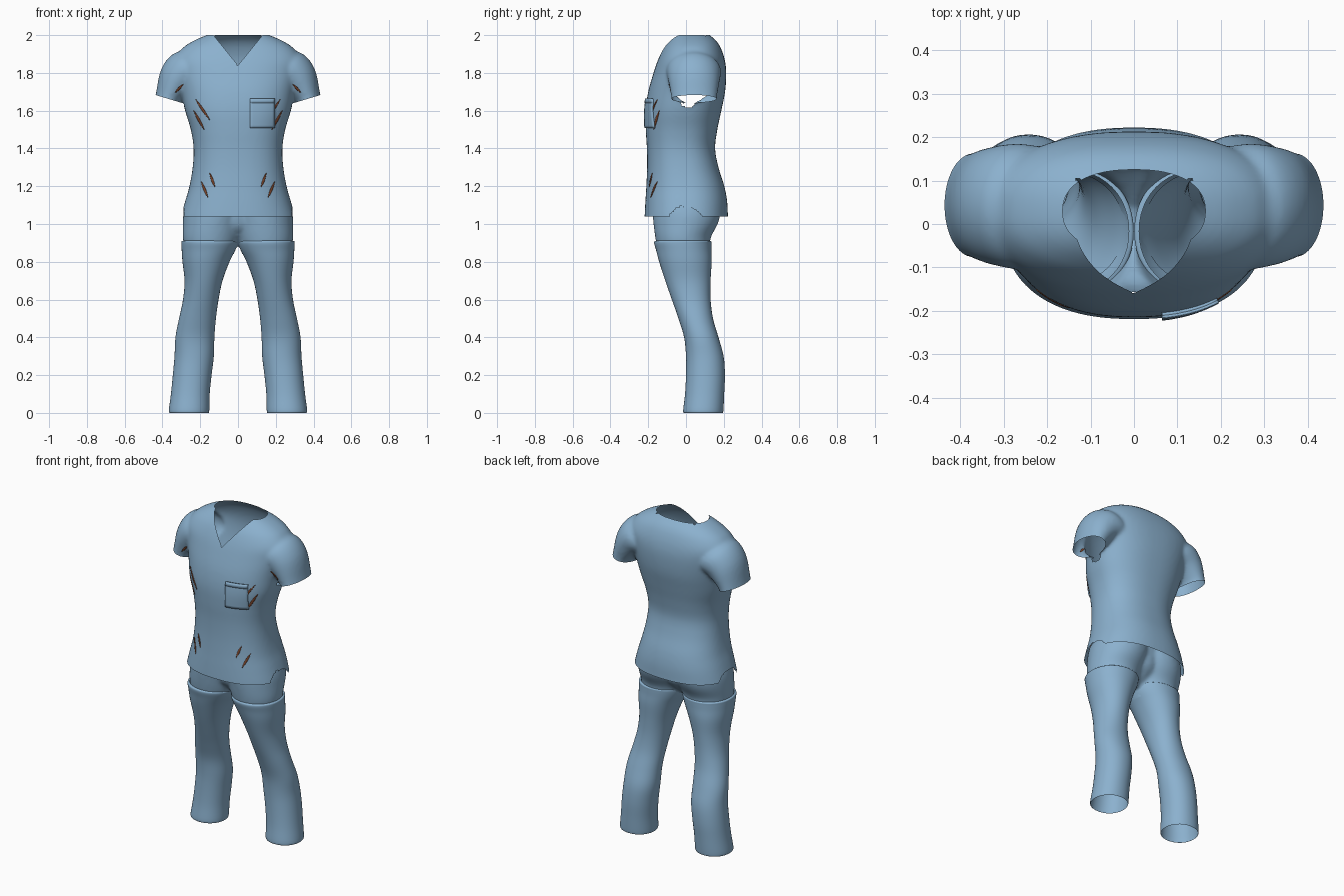
import bpy, bmesh, math
from mathutils import Vector
from mathutils.bvhtree import BVHTree

cube = bpy.data.objects.get("Cube")
if cube:
    bpy.data.objects.remove(cube, do_unlink=True)


def material(name, rgb):
    mat = bpy.data.materials.new(name)
    mat.use_nodes = True
    color = (*rgb, 1)
    mat.diffuse_color = color
    node = mat.node_tree.nodes["Principled BSDF"]
    node.inputs["Base Color"].default_value = color
    node.inputs["Roughness"].default_value = 0.8
    return mat


CLOTH = material("blue cloth", (0.26, 0.44, 0.62))
TEAR = material("brown tear", (0.2, 0.06, 0.025))


def add_object(name, bm, mat):
    mesh = bpy.data.meshes.new(name)
    bm.to_mesh(mesh)
    bm.free()
    mesh.materials.append(mat)
    mesh.shade_smooth()
    obj = bpy.data.objects.new(name, mesh)
    bpy.context.collection.objects.link(obj)
    return obj


def smooth_rows(rows, steps=4):
    """Catmull-Rom interpolation between section rows."""
    out = []
    for i in range(len(rows) - 1):
        p = [rows[max(0, min(len(rows) - 1, i + k))] for k in (-1, 0, 1, 2)]
        for s in range(steps):
            t = s / steps
            out.append([b + 0.5 * t * (c - a + t * (2*a - 5*b + 4*c - d + t * (3*(b - c) + d - a)))
                        for a, b, c, d in zip(*p)])
    return out + [list(rows[-1])]


def loft(bm, rows, power=2, sides=40, caps=False):
    """Skin rows of (centre x, y, z, radius x, radius y, tilt)."""
    rings = []
    for cx, cy, cz, rx, ry, tilt in smooth_rows(rows):
        ring = []
        for k in range(sides):
            a = math.tau * k / sides
            c, s = math.cos(a), math.sin(a)
            u = rx * math.copysign(abs(c) ** (2 / power), c)
            v = ry * math.copysign(abs(s) ** (2 / power), s)
            ring.append(bm.verts.new((cx + u * math.cos(tilt), cy + v, cz + u * math.sin(tilt))))
        rings.append(ring)
    faces = []
    for low, high in zip(rings, rings[1:]):
        for k in range(sides):
            n = (k + 1) % sides
            faces.append(bm.faces.new((low[k], low[n], high[n], high[k])))
    if caps:
        faces += [bm.faces.new(rings[0]), bm.faces.new(rings[-1])]
    bmesh.ops.recalc_face_normals(bm, faces=faces)


def box_row(z, x0, x1, y0, y1):
    return ((x0 + x1) / 2, (y0 + y1) / 2, z, (x1 - x0) / 2, (y1 - y0) / 2, 0)


def mirrored(rows, side):
    return [(side * r[0], *r[1:5], side * r[5]) for r in rows]


def fuse(obj, rounds):
    """Blend overlapping solids into one soft skin."""
    remesh = obj.modifiers.new("fuse", 'REMESH')
    remesh.mode = 'VOXEL'
    remesh.voxel_size = 0.01
    soft = obj.modifiers.new("soften", 'SMOOTH')
    soft.iterations = rounds
    graph = bpy.context.evaluated_depsgraph_get()
    mesh = bpy.data.meshes.new_from_object(obj.evaluated_get(graph))
    obj.modifiers.clear()
    obj.data = mesh
    bm = bmesh.new()
    bm.from_mesh(mesh)
    return bm


def cut(bm, point, normal, where=lambda c: True, clear=True):
    faces = [f for f in bm.faces if where(f.calc_center_median())]
    geom = set(faces)
    for f in faces:
        geom.update(f.edges)
        geom.update(f.verts)
    bmesh.ops.bisect_plane(bm, geom=list(geom), plane_co=point, plane_no=normal,
                           clear_outer=clear, dist=1e-5)


def finish(obj, bm):
    bm.to_mesh(obj.data)
    bm.free()
    obj.data.shade_smooth()


# Shirt: body and short sleeves fused, then opened at hem, cuffs and neck
BODY = [(0.99, .31, -.22, .225), (1.04, .302, -.219, .222), (1.12, .28, -.215, .218),
        (1.2, .257, -.21, .203), (1.3, .24, -.206, .172), (1.4, .235, -.207, .154),
        (1.5, .25, -.213, .166), (1.6, .28, -.214, .187), (1.7, .3, -.2, .207),
        (1.8, .325, -.172, .213), (1.87, .335, -.148, .205), (1.93, .295, -.12, .185),
        (1.97, .235, -.092, .16), (2.0, .165, -.066, .125), (2.03, .08, -.04, .09)]
SLEEVE = [(.19, .035, 1.82, .12, .13, .95), (.255, .04, 1.81, .127, .145, .8),
          (.315, .042, 1.765, .107, .137, .55), (.362, .043, 1.68, .074, .122, .32),
          (.375, .043, 1.64, .07, .12, .3), (.4, .043, 1.59, .062, .115, .3)]

bm = bmesh.new()
loft(bm, [box_row(z, -w, w, y0, y1) for z, w, y0, y1 in BODY], power=2.35, sides=64, caps=True)
for side in (1, -1):
    loft(bm, mirrored(SLEEVE, side), caps=True)
shirt = add_object("shirt", bm, CLOTH)
bm = fuse(shirt, 8)
cut(bm, (0, 0, 1.04), (0, 0, -1))
cut(bm, (0, 0, 2), (0, 0, 1))
cut(bm, (0, 0, 0), (1, 0, 0), clear=False)
cut(bm, (0, 0.1, 0), (0, 1, 0), clear=False)
for side in (1, -1):
    cut(bm, (side * .3, 0, 1.642), (side * .3, 0, -1),
        lambda c: side * c.x > .29 and c.z < 1.73)
    cut(bm, (0, 0, 1.84), (-side * 1.23, 0, 1),
        lambda c: side * c.x > 0 and c.y < .1 and c.z > 1.8)
skin = BVHTree.FromBMesh(bm)
finish(shirt, bm)


def on_shirt(x, z, lift):
    hit = skin.ray_cast(Vector((x, -1, z)), Vector((0, 1, 0)))[0]
    return Vector((x, (hit.y if hit else -.15) - lift, z))


def drape(name, grid, lift, mat, thickness):
    """Lay a grid of (x, z) points on the shirt front."""
    bm = bmesh.new()
    rows = [[bm.verts.new(on_shirt(x, z, lift)) for x, z in row] for row in grid]
    for a, b in zip(rows, rows[1:]):
        for k in range(len(a) - 1):
            bm.faces.new((a[k], a[k + 1], b[k + 1], b[k]))
    bmesh.ops.recalc_face_normals(bm, faces=bm.faces)
    if sum(f.normal.y for f in bm.faces) > 0:
        bmesh.ops.reverse_faces(bm, faces=bm.faces)
    obj = add_object(name, bm, mat)
    solid = obj.modifiers.new("thickness", 'SOLIDIFY')
    solid.thickness = thickness
    return obj


# Chest pocket, with a slightly raised top band
def pocket_grid(z0, z1, rows):
    return [[(.065 + .13 * i / 10, z0 + (z1 - z0) * j / rows) for i in range(11)]
            for j in range(rows + 1)]


drape("chest_pocket", pocket_grid(1.507, 1.663, 10), .011, CLOTH, .014)
drape("pocket_band", pocket_grid(1.64, 1.665, 2), .013, CLOTH, .006)

# Slits: slim spindles from one end to the other, mirrored
SLITS = {"chest_slit_upper": (.225, 1.66, .15, 1.55), "chest_slit_lower": (.235, 1.6, .18, 1.5),
         "waist_slit_inner": (.15, 1.27, .123, 1.195), "waist_slit_outer": (.195, 1.225, .16, 1.14),
         "sleeve_slit": (.29, 1.74, .332, 1.695)}
for name, (x0, z0, x1, z1) in SLITS.items():
    across = Vector((z1 - z0, x0 - x1)).normalized()
    for side, label in ((1, "left"), (-1, "right")):
        grid = []
        for i in range(11):
            t = i / 10
            half = across * (.0007 + .005 * math.sin(math.pi * t))
            x, z = x0 + (x1 - x0) * t, z0 + (z1 - z0) * t
            grid.append([(side * (x + k * half.x), z + k * half.y) for k in (-1, 0, 1)])
        drape(label + "_" + name, grid, .003, TEAR, .003)

# Hips: two thigh stubs and a centre filler fused, open above and below
THIGH = [box_row(*r) for r in ((.8, .04, .27, -.12, .11), (.87, .01, .284, -.15, .125),
                               (.93, -.01, .292, -.163, .132), (1.0, -.03, .292, -.172, .168),
                               (1.06, -.05, .288, -.176, .182), (1.13, -.06, .27, -.17, .17))]
FILLER = [box_row(z, -w, w, -d, d) for z, w, d in ((.89, .03, .04), (.94, .09, .1),
                                                   (1.0, .13, .145), (1.13, .15, .16))]
bm = bmesh.new()
for side in (1, -1):
    loft(bm, mirrored(THIGH, side), caps=True)
loft(bm, FILLER, caps=True)
hips = add_object("trouser_hips", bm, CLOTH)
bm = fuse(hips, 10)
cut(bm, (0, 0, 1.1), (0, 0, 1))
cut(bm, (0, 0, .84), (0, 0, -1))
finish(hips, bm)

# Trouser legs: open tubes with a rolled upper edge
LEG = [box_row(*r) for r in ((0, .155, .363, -.012, .195), (.015, .152, .366, -.015, .198),
                             (.1, .15, .355, -.005, .202), (.2, .14, .345, 0, .206),
                             (.3, .128, .336, 0, .199), (.4, .125, .331, -.01, .172),
                             (.5, .117, .312, -.04, .143), (.6, .103, .291, -.075, .13),
                             (.7, .082, .283, -.11, .13), (.8, .045, .294, -.142, .136),
                             (.86, .015, .298, -.158, .135), (.895, .002, .3, -.168, .135),
                             (.908, .002, .299, -.167, .134), (.912, .012, .289, -.157, .124))]
for side, label in ((1, "left"), (-1, "right")):
    bm = bmesh.new()
    loft(bm, mirrored(LEG, side), power=2.1, sides=48)
    add_object(label + "_trouser_leg", bm, CLOTH)
